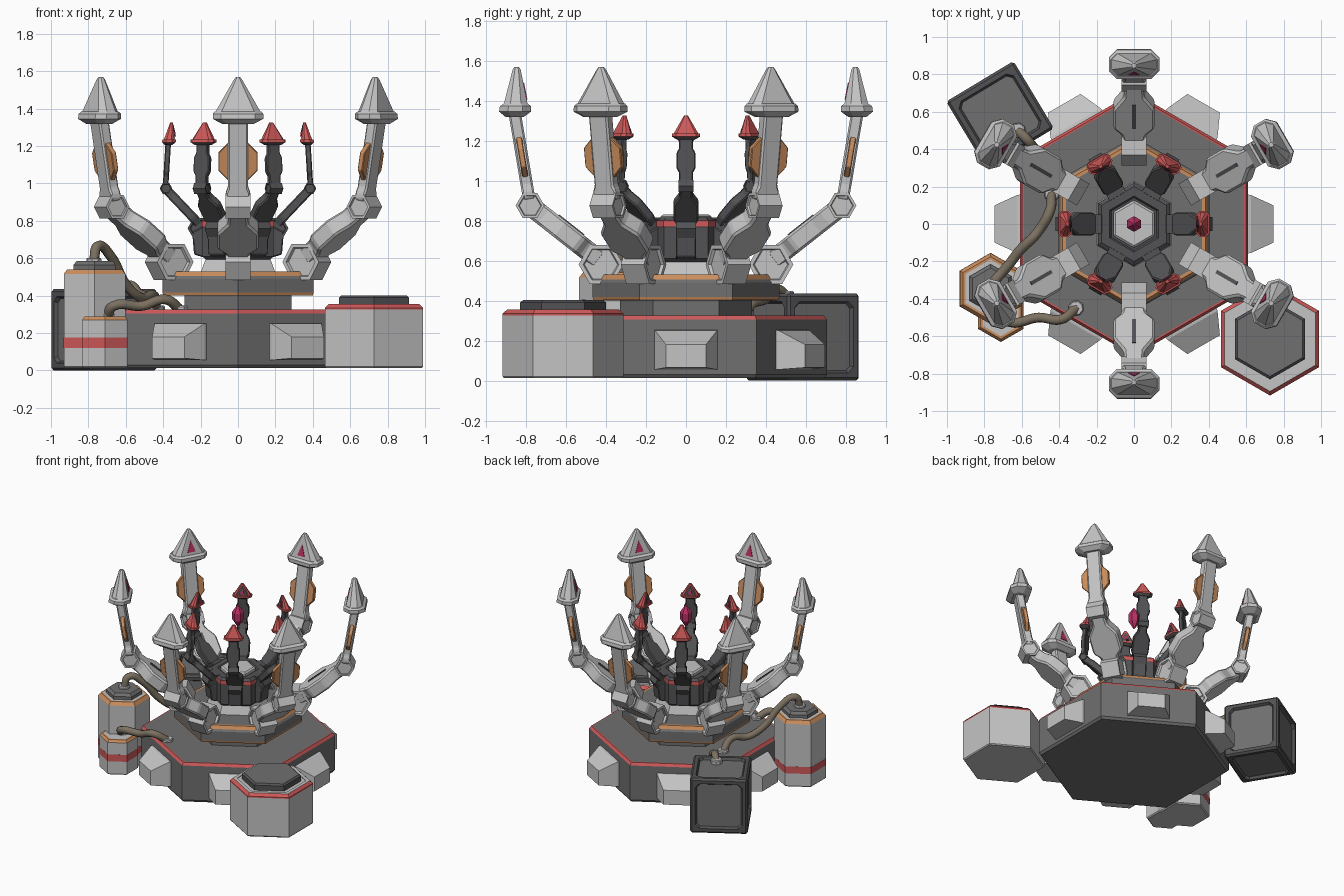
import bpy, bmesh, math
from mathutils import Matrix, Vector

if "Cube" in bpy.data.objects:
    bpy.data.objects.remove(bpy.data.objects["Cube"])


def material(name, rgb):
    m = bpy.data.materials.new(name)
    m.diffuse_color = (*rgb, 1)
    m.use_nodes = True
    m.node_tree.nodes["Principled BSDF"].inputs["Base Color"].default_value = m.diffuse_color
    return m


LIGHT = material("light grey", (0.55, 0.55, 0.55))
DARK = material("dark grey", (0.16, 0.16, 0.16))
CHAR = material("charcoal", (0.085, 0.085, 0.09))
RED = material("red trim", (0.62, 0.10, 0.10))
COPPER = material("copper", (0.60, 0.27, 0.11))
GEM = material("magenta gem", (0.50, 0.03, 0.13))
HOSE = material("hose brown", (0.20, 0.165, 0.12))


def finish(name, bm, mats, mtx=None, bevel=0):
    if bevel:
        bmesh.ops.bevel(bm, geom=bm.edges[:], offset=bevel, segments=1, affect='EDGES', clamp_overlap=True)
    bmesh.ops.recalc_face_normals(bm, faces=bm.faces[:])
    me = bpy.data.meshes.new(name)
    bm.to_mesh(me)
    bm.free()
    for m in mats:
        me.materials.append(m)
    ob = bpy.data.objects.new(name, me)
    bpy.context.collection.objects.link(ob)
    if mtx:
        ob.matrix_world = mtx
    return ob


def loft(name, rings, bands, mtx=None, bevel=0):
    """Skin equal-length rings; one material per band, then one for the top cap."""
    mats = list(dict.fromkeys(bands))
    bm = bmesh.new()
    vs = [[bm.verts.new(p) for p in r] for r in rings]
    n = len(rings[0])
    for a, b, m in zip(vs, vs[1:], bands):
        for i in range(n):
            j = (i + 1) % n
            bm.faces.new((a[i], a[j], b[j], b[i])).material_index = mats.index(m)
    bm.faces.new(vs[0]).material_index = mats.index(bands[0])
    bm.faces.new(vs[-1]).material_index = mats.index(bands[-1])
    return finish(name, bm, mats, mtx, bevel)


def ring(R, z, x=0, y=0, n=6):
    return [(x + R * math.cos(math.pi / 6 + i * math.tau / n),
             y + R * math.sin(math.pi / 6 + i * math.tau / n), z) for i in range(n)]


def lathe(name, profile, bands, x=0, y=0, n=6):
    return loft(name, [ring(R, z, x, y, n) for R, z in profile], bands)


def slab(name, pts, vec, mat, mtx=None, bevel=0, inset=0):
    """Extrude an outline along vec; optional recess in both caps."""
    bm = bmesh.new()
    a = [bm.verts.new(p) for p in pts]
    b = [bm.verts.new(Vector(p) + Vector(vec)) for p in pts]
    caps = [bm.faces.new(a), bm.faces.new(b)]
    for i in range(len(a)):
        j = (i + 1) % len(a)
        bm.faces.new((a[i], a[j], b[j], b[i]))
    bmesh.ops.recalc_face_normals(bm, faces=bm.faces[:])
    if inset:
        bmesh.ops.inset_individual(bm, faces=caps, thickness=inset)
        bmesh.ops.inset_individual(bm, faces=caps, thickness=inset * 0.3, depth=-inset * 0.7)
    return finish(name, bm, [mat], mtx, bevel)


def joint(name, c, R, w, mat, mtx):
    pts = [(c[0] + R * math.cos(i * math.pi / 3), -w, c[1] + R * math.sin(i * math.pi / 3)) for i in range(6)]
    slab(name, pts, (0, 2 * w, 0), mat, mtx, 0, R * 0.2)


def plate(name, p0, p1, outline, thick, mat, mtx, bevel, lift=0):
    """Flat link from p0 to p1 (r, z); outline = (fraction, half width)."""
    a, b = Vector((p0[0], 0, p0[1])), Vector((p1[0], 0, p1[1]))
    n = Vector((0, 1, 0)).cross(b - a).normalized()
    if n.z < 0:
        n = -n
    off = n * (lift - thick / 2)
    pts = [a.lerp(b, f) + Vector((0, w, 0)) + off for f, w in outline]
    pts += [a.lerp(b, f) + Vector((0, -w, 0)) + off for f, w in reversed(outline)]
    slab(name, pts, n * thick, mat, mtx, bevel)


def crect(r, z, hr, ht):
    c = 0.55 * min(hr, ht)
    q = [(hr, ht - c), (hr - c, ht), (c - hr, ht), (-hr, ht - c),
         (-hr, c - ht), (c - hr, -ht), (hr - c, -ht), (hr, c - ht)]
    return [(r + a, b, z) for a, b in q]


# Hexagonal base with red rim
lathe("base", [(.69, .012), (.705, .03), (.705, .305), (.69, .325), (.68, .325)],
      [DARK, DARK, RED, RED, DARK])
# Turret tiers with copper trim
lathe("turret_neck", [(.33, .32), (.33, .41)], [DARK, DARK])
lathe("turret_ring", [(.43, .40), (.462, .402), (.467, .418), (.467, .49), (.455, .505), (.44, .53), (.42, .53)],
      [COPPER, COPPER, DARK, DARK, COPPER, COPPER, DARK])
# Central core
lathe("core_foot", [(.23, .525), (.19, .62)], [LIGHT, LIGHT])
lathe("core_hub", [(.19, .585), (.22, .61), (.22, .765), (.223, .77), (.223, .80), (.20, .815), (.15, .815), (.14, .80)],
      [CHAR, CHAR, CHAR, RED, CHAR, CHAR, CHAR, CHAR])
lathe("core_cap", [(.128, .79), (.128, .82), (.115, .83)], [LIGHT, LIGHT, LIGHT])
lathe("core_gem", [(.006, 1.15), (.042, 1.205), (.042, 1.265), (.006, 1.32)], [GEM] * 4)

# Wedge buttresses on the base flats
for k in range(6):
    M = Matrix.Rotation(k * math.pi / 3, 4, 'Z')
    rect = lambda r, w, z0, z1: [(r, -w, z0), (r, w, z0), (r, w, z1), (r, -w, z1)]
    loft(f"buttress_{k}", [rect(.59, .16, .055, .255), rect(.625, .155, .055, .25), rect(.745, .10, .065, .18)],
         [LIGHT] * 3, M)

# Six large outer claws
for k in range(6):
    M = Matrix.Rotation(math.pi / 6 + k * math.pi / 3, 4, 'Z')
    joint(f"claw_shoulder_{k}", (.425, .58), .112, .067, LIGHT, M)
    plate(f"claw_lower_arm_{k}", (.43, .60), (.78, .875),
          [(0, .05), (.2, .065), (.3, .11), (.6, .11), (.78, .055), (1, .05)], .10, LIGHT, M, .012)
    plate(f"claw_slot_{k}", (.43, .60), (.78, .875), [(.32, .01), (.68, .01)], .008, CHAR, M, 0, .051)
    joint(f"claw_elbow_{k}", (.78, .875), .072, .066, LIGHT, M)
    plate(f"claw_upper_arm_{k}", (.783, .90), (.857, 1.34),
          [(0, .05), (.05, .066), (.12, .066), (.17, .054), (1, .054)], .062, LIGHT, M, .009)
    # Copper octagon disc through the arm, with slot strips on its sides
    plate(f"claw_disc_{k}", (.802, 1.01), (.838, 1.225),
          [(0, .045), (.28, .105), (.72, .105), (1, .045)], .03, COPPER, M, .004)
    loft(f"claw_flange_{k}", [crect(.857, 1.318, .045, .085), crect(.855, 1.345, .08, .135),
                              crect(.853, 1.372, .078, .135), crect(.852, 1.385, .06, .125)], [LIGHT] * 4, M)
    loft(f"claw_tip_{k}", [crect(.852, 1.38, .06, .122), crect(.847, 1.555, .02, .022),
                           crect(.847, 1.568, .012, .012)], [LIGHT] * 3, M)
    slab(f"claw_lens_{k}", [(.797, -.032, 1.405), (.797, .032, 1.405), (.814, 0, 1.49)], (-.004, 0, .001), GEM, M)

# Six small inner claws
for k in range(6):
    M = Matrix.Rotation(k * math.pi / 3, 4, 'Z')
    joint(f"finger_shoulder_{k}", (.205, .76), .065, .05, CHAR, M)
    slab(f"finger_bracket_{k}", [(.17, -.05, .60), (.235, -.05, .62), (.245, -.05, .74), (.17, -.05, .78)],
         (0, .10, 0), CHAR, M, .006)
    plate(f"finger_lower_arm_{k}", (.20, .775), (.385, .97),
          [(0, .035), (.2, .062), (.6, .062), (.8, .032), (1, .03)], .05, CHAR, M, .007)
    joint(f"finger_elbow_{k}", (.385, .973), .034, .038, CHAR, M)
    plate(f"finger_upper_arm_{k}", (.387, .99), (.372, 1.235),
          [(0, .034), (.2, .034), (.3, .048), (.6, .048), (.7, .034), (1, .034)], .03, CHAR, M, .005)
    loft(f"finger_flange_{k}", [crect(.372, 1.205, .02, .045), crect(.37, 1.22, .037, .07),
                                crect(.368, 1.235, .036, .07)], [CHAR, RED, RED], M)
    loft(f"finger_tip_{k}", [crect(.368, 1.235, .028, .062), crect(.355, 1.325, .008, .01)], [RED, RED], M)
    slab(f"finger_tip_plate_{k}", [(.340, -.042, 1.24), (.340, .042, 1.24), (.346, 0, 1.31)], (-.004, 0, 0), CHAR, M)
    slab(f"finger_lens_{k}", [(.336, -.018, 1.25), (.336, .018, 1.25), (.341, 0, 1.285)], (-.004, 0, 0), GEM, M)

# Big drum, front right
lathe("drum", [(.295, .012), (.302, .02), (.302, .325), (.302, .335), (.28, .355), (.25, .355), (.25, .35)],
      [LIGHT, LIGHT, RED, RED, LIGHT, LIGHT, LIGHT], .727, -.615)
lathe("drum_cap", [(.216, .345), (.216, .39), (.20, .402)], [CHAR, CHAR, DARK], .727, -.615)

# Two tanks, front left
lathe("tall_tank", [(.18, .012), (.19, .02), (.19, .12), (.191, .12), (.191, .175), (.19, .175), (.19, .515), (.17, .54), (.155, .54)],
      [LIGHT, LIGHT, RED, RED, RED, LIGHT, COPPER, COPPER, LIGHT], -.767, -.345)
lathe("tall_tank_cap", [(.13, .53), (.13, .565), (.11, .585)], [DARK, DARK, DARK], -.767, -.345)
lathe("small_tank", [(.13, .012), (.14, .02), (.14, .12), (.141, .12), (.141, .175), (.14, .175), (.14, .27), (.125, .288), (.11, .288)],
      [LIGHT, LIGHT, RED, RED, RED, LIGHT, COPPER, COPPER, LIGHT], -.712, -.49)

# Crate, back left, with recessed panels
bm = bmesh.new()
bmesh.ops.create_cube(bm, size=1, matrix=Matrix.Diagonal((.42, .42, .435, 1)))
panels = bm.faces[:]
bmesh.ops.bevel(bm, geom=bm.edges[:], offset=.014, segments=1, affect='EDGES')
panels = [f for f in bm.faces if f.calc_area() > .1]
bmesh.ops.inset_individual(bm, faces=panels, thickness=.035)
bmesh.ops.bevel(bm, geom=[v for f in panels for v in f.verts], offset=.03, segments=1, affect='VERTICES')
panels = [f for f in bm.faces if f.calc_area() > .09]
bmesh.ops.inset_individual(bm, faces=panels, thickness=.012, depth=-.02)
for f in panels:
    f.material_index = 1
finish("crate", bm, [CHAR, DARK], Matrix.Translation((-.716, .583, .2175)) @ Matrix.Rotation(math.radians(31), 4, 'Z'))


# Hoses with end sockets
def hose(name, pts, r=.027):
    cu = bpy.data.curves.new(name, 'CURVE')
    cu.dimensions, cu.bevel_depth, cu.bevel_resolution, cu.resolution_u = '3D', r, 2, 6
    sp = cu.splines.new('BEZIER')
    sp.bezier_points.add(len(pts) - 1)
    for b, p in zip(sp.bezier_points, pts):
        b.co = p
        b.handle_left_type = b.handle_right_type = 'AUTO'
    cu.materials.append(HOSE)
    bpy.context.collection.objects.link(bpy.data.objects.new(name, cu))
    for i, (x, y, z) in enumerate((pts[0], pts[-1])):
        lathe(f"{name}_socket_{i}", [(.042, z - .01), (.042, z + .015), (.036, z + .022)], [LIGHT] * 3, x, y, 8)


hose("tall_tank_hose", [(-.77, -.34, .58), (-.75, -.31, .665), (-.68, -.23, .61), (-.60, -.13, .46),
                        (-.52, -.05, .39), (-.45, .07, .40), (-.44, .16, .325)])
hose("small_tank_hose", [(-.70, -.47, .285), (-.665, -.525, .345), (-.51, -.50, .345), (-.39, -.51, .38), (-.31, -.45, .325)])
hose("crate_hose", [(-.62, .50, .425), (-.575, .455, .455), (-.53, .40, .41), (-.47, .33, .385), (-.43, .29, .325)])
